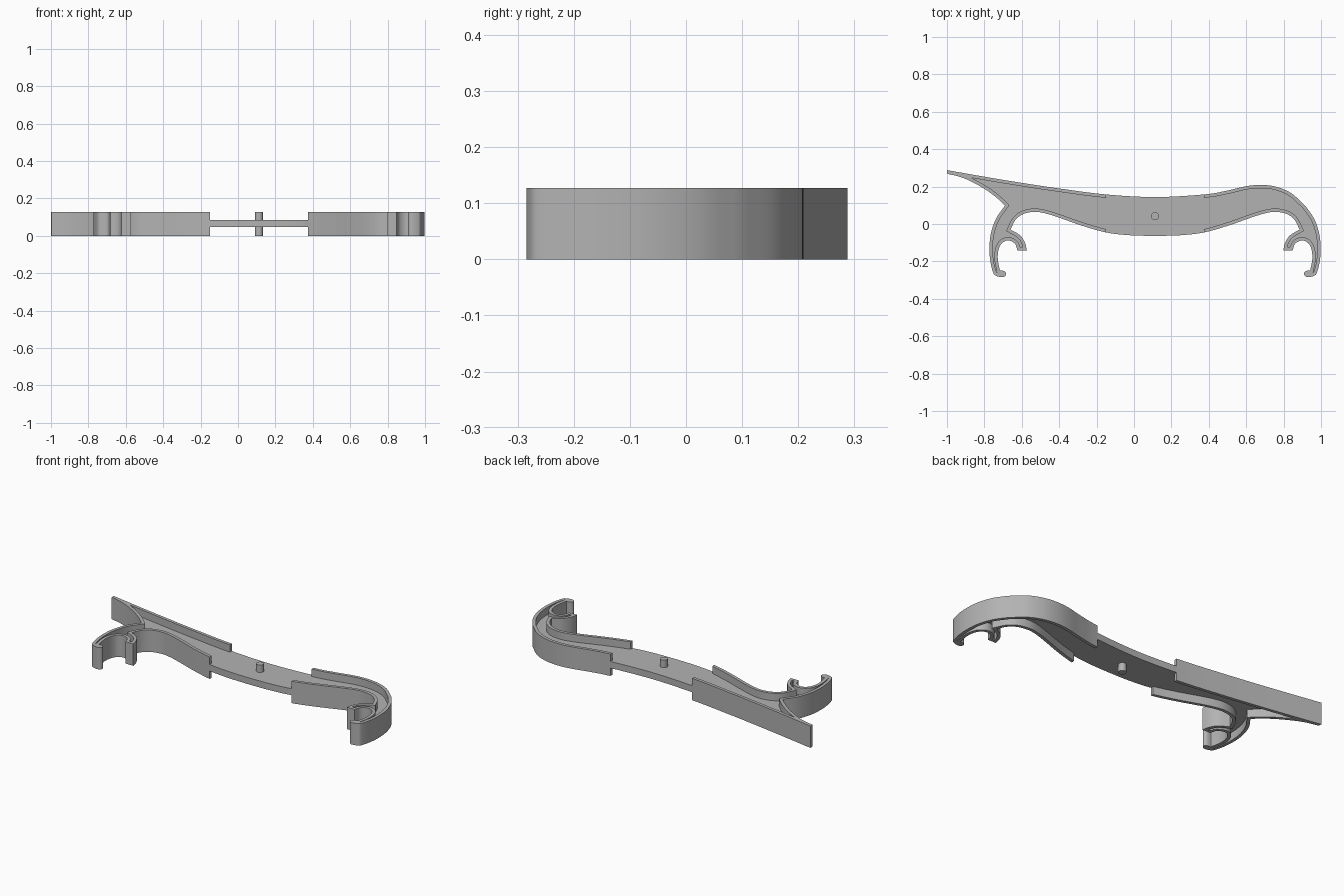
import bpy, bmesh, math
from mathutils import Vector

cube = bpy.data.objects.get("Cube")
if cube:
    bpy.data.objects.remove(cube)

HEIGHT, RIM = 0.127, 0.018
WEB_LOW, WEB_HIGH = 0.046, 0.084
GAP_LEFT, GAP_RIGHT = -0.15, 0.375      # stretch without a rim
MIDDLE = 0.1125                         # mirror line of the two hooks

grey = bpy.data.materials.new("plain grey")
grey.use_nodes = True
grey.diffuse_color = (0.45, 0.45, 0.45, 1)
grey.node_tree.nodes["Principled BSDF"].inputs["Base Color"].default_value = (0.45, 0.45, 0.45, 1)


def spline(points, steps=5):
    """Smooth curve through the points, without the last one."""
    p = [Vector(q) for q in points]
    p = [2 * p[0] - p[1]] + p + [2 * p[-1] - p[-2]]
    out = []
    for a, b, c, d in zip(p, p[1:], p[2:], p[3:]):
        for i in range(steps):
            t = i / steps
            out.append(0.5 * (2 * b + (c - a) * t + (2 * a - 5 * b + 4 * c - d) * t * t
                              + (3 * b - a - 3 * c + d) * t ** 3))
    return out


def inset(loop, distance):
    """Move each point of a clockwise loop inwards by distance(point)."""
    out = []
    for i, p in enumerate(loop):
        u = (p - loop[i - 1]).normalized()
        v = (loop[(i + 1) % len(loop)] - p).normalized()
        n1, n2 = Vector((u.y, -u.x)), Vector((v.y, -v.x))
        n = (n1 + n2).normalized()
        out.append(p + n * distance(p) / max(n.dot(n1), 0.6))
    return out


def finish(name, bm):
    bmesh.ops.recalc_face_normals(bm, faces=bm.faces[:])
    mesh = bpy.data.meshes.new(name)
    bm.to_mesh(mesh)
    bm.free()
    mesh.materials.append(grey)
    obj = bpy.data.objects.new(name, mesh)
    bpy.context.collection.objects.link(obj)
    bpy.ops.object.select_all(action="DESELECT")
    obj.select_set(True)
    bpy.context.view_layer.objects.active = obj
    bpy.ops.object.shade_smooth_by_angle(angle=math.radians(30))


def extrude_up(bm, height):
    top = bmesh.ops.extrude_face_region(bm, geom=bm.faces[:])["geom"]
    verts = [g for g in top if isinstance(g, bmesh.types.BMVert)]
    bmesh.ops.translate(bm, verts=verts, vec=(0, 0, height))


# Outline of one half: hook, short arm and underside up to the middle
half = spline([(0.915, 0.098), (0.962, 0.03), (0.99, -0.05), (0.998, -0.13), (0.993, -0.2),
               (0.977, -0.262), (0.96, -0.278), (0.925, -0.284), (0.908, -0.268), (0.918, -0.252),
               (0.942, -0.248)])
half += spline([(0.942, -0.248), (0.953, -0.19), (0.95, -0.14), (0.932, -0.103), (0.898, -0.088),
                (0.862, -0.105), (0.848, -0.142)])
half += [Vector((0.848, -0.142))]
half += spline([(0.798, -0.142), (0.808, -0.1), (0.835, -0.06), (0.885, -0.03)])
half += spline([(0.885, -0.03), (0.86, 0.02), (0.82, 0.052), (0.76, 0.065), (0.7, 0.057),
                (0.62, 0.032), (0.5, -0.01), (GAP_RIGHT, -0.045), (0.25, -0.06), (MIDDLE, -0.064)])
other = [Vector((2 * MIDDLE - p.x, p.y)) for p in reversed(half)]

# Left horn, long top edge and right shoulder close the loop
horn = spline([other[-1], (-0.72, 0.128), (-0.78, 0.175), (-0.86, 0.222), (-0.93, 0.252), (-0.998, 0.268)])
top_edge = spline([(-1, 0.288), (-0.8, 0.253), (-0.6, 0.22), (-0.4, 0.19), (GAP_LEFT, 0.158),
                   (MIDDLE, 0.144), (GAP_RIGHT, 0.158), (0.5, 0.179), (0.6, 0.202), (0.68, 0.209),
                   (0.76, 0.199), (0.84, 0.165), (0.915, 0.098)])
outline = half + [Vector((MIDDLE, -0.064))] + other + horn[1:] + [Vector((-0.998, 0.268))] + top_edge


def in_gap(p):
    return GAP_LEFT - 0.005 < p.x < GAP_RIGHT + 0.005


# Flat web filling the outline, tucked just inside the rims
bm = bmesh.new()
flat = inset(outline, lambda p: 0 if in_gap(p) else 0.004)
bm.faces.new([bm.verts.new((p.x, p.y, WEB_LOW)) for p in flat])
extrude_up(bm, WEB_HIGH - WEB_LOW)
finish("web_plate", bm)

# Tall rim following the outline on both sides of the gap
bm = bmesh.new()
inner = inset(outline, lambda p: RIM)
for i, p in enumerate(inner):           # straight rim ends at the gap
    if in_gap(outline[i]):
        p.x = outline[i].x
rows = [[bm.verts.new((q.x, q.y, 0)) for q in pair] for pair in zip(outline, inner)]
for i in range(len(rows)):
    j = (i + 1) % len(rows)
    if not (in_gap(outline[i]) and in_gap(outline[j])):
        bm.faces.new((rows[i][0], rows[j][0], rows[j][1], rows[i][1]))
bmesh.ops.delete(bm, geom=[v for v in bm.verts if not v.link_faces], context="VERTS")
extrude_up(bm, HEIGHT)
finish("outer_rim", bm)

# Round pin through the middle
bm = bmesh.new()
bmesh.ops.create_circle(bm, cap_ends=True, segments=24, radius=0.021)
bmesh.ops.translate(bm, verts=bm.verts[:], vec=(MIDDLE, 0.042, 0))
extrude_up(bm, HEIGHT)
finish("centre_pin", bm)
